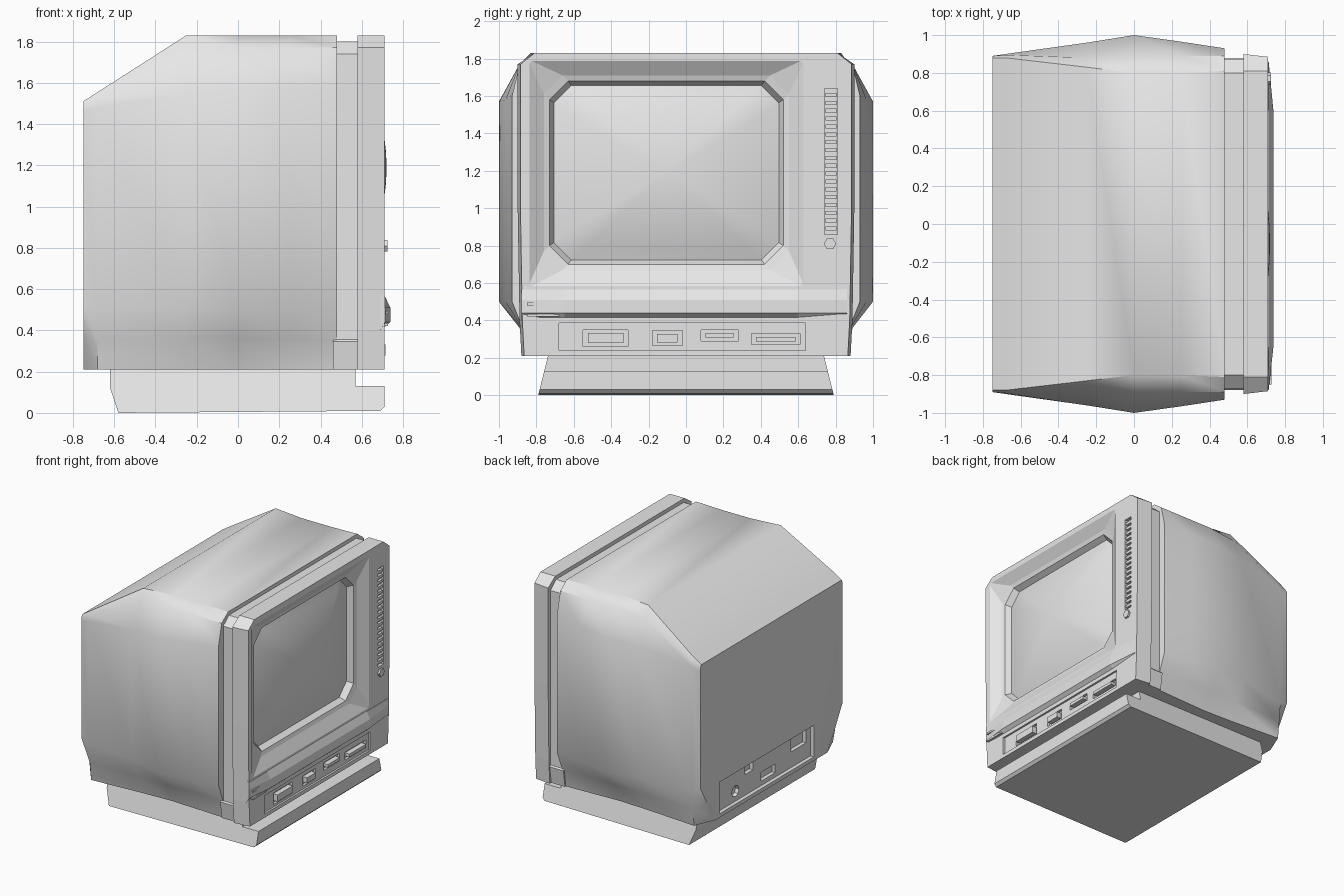
import bpy, bmesh, math
from mathutils import Matrix, Vector

cube = bpy.data.objects.get("Cube")
if cube:
    bpy.data.objects.remove(cube, do_unlink=True)

GREY = (0.8, 0.8, 0.8, 1)
plastic = bpy.data.materials.new("grey plastic")
plastic.use_nodes = True
plastic.diffuse_color = GREY
plastic.node_tree.nodes["Principled BSDF"].inputs["Base Color"].default_value = GREY


def finish(name, bm, smooth=None):
    bmesh.ops.recalc_face_normals(bm, faces=bm.faces)
    mesh = bpy.data.meshes.new(name)
    bm.to_mesh(mesh)
    bm.free()
    mesh.materials.append(plastic)
    obj = bpy.data.objects.new(name, mesh)
    bpy.context.collection.objects.link(obj)
    if smooth:
        activate(obj)
        bpy.ops.object.shade_smooth_by_angle(angle=math.radians(smooth))
    return obj


def activate(obj):
    bpy.ops.object.select_all(action='DESELECT')
    obj.select_set(True)
    bpy.context.view_layer.objects.active = obj


def loft(name, rings, smooth=None):
    """Skin a list of equal-length rings and cap both ends."""
    bm = bmesh.new()
    loops = [[bm.verts.new(p) for p in ring] for ring in rings]
    for a, b in zip(loops, loops[1:]):
        for i in range(len(a)):
            j = (i + 1) % len(a)
            bm.faces.new((a[i], a[j], b[j], b[i]))
    bm.faces.new(loops[0][::-1])
    bm.faces.new(loops[-1])
    return finish(name, bm, smooth)


def section(x, *half):
    """Mirrored cross-section across the body at x, bottom to top."""
    return [(x, y, z) for y, z in half] + [(x, -y, z) for y, z in reversed(half)]


def octagon(x, y0, y1, z0, z1, c):
    return [(x, y0 + c, z0), (x, y1 - c, z0), (x, y1, z0 + c), (x, y1, z1 - c),
            (x, y1 - c, z1), (x, y0 + c, z1), (x, y0, z1 - c), (x, y0, z0 + c)]


def box(name, x0, x1, y0, y1, z0, z1):
    bm = bmesh.new()
    size = Matrix.Diagonal((x1 - x0, y1 - y0, z1 - z0, 1))
    centre = Matrix.Translation(((x0 + x1) / 2, (y0 + y1) / 2, (z0 + z1) / 2))
    bmesh.ops.create_cube(bm, size=1, matrix=centre @ size)
    return finish(name, bm)


def disc(name, x0, x1, y, z, radius, sides):
    bm = bmesh.new()
    turn = Matrix.Translation(((x0 + x1) / 2, y, z)) @ Matrix.Rotation(math.pi / 2, 4, 'Y')
    bmesh.ops.create_cone(bm, cap_ends=True, segments=sides, radius1=radius,
                          radius2=radius, depth=x1 - x0, matrix=turn)
    return finish(name, bm)


def cut(target, cutter):
    cutter.hide_render = True
    mod = target.modifiers.new("cut", 'BOOLEAN')
    mod.operation, mod.solver, mod.object = 'DIFFERENCE', 'EXACT', cutter
    activate(target)
    # the cut goes ahead of the smoothing modifier
    bpy.ops.object.modifier_move_to_index(modifier=mod.name, index=0)
    bpy.ops.object.modifier_apply(modifier=mod.name)
    bpy.data.objects.remove(cutter, do_unlink=True)


# Rear housing: bulging sides, sloping rear top, clipped lower corners
housing = loft("rear_housing", [
    section(-.75, (.70, .21), (.80, .37), (.89, .53), (.89, 1.46), (.89, 1.49), (.88, 1.51)),
    section(-.68, (.87, .21), (.885, .35), (.90, .50), (.90, 1.48), (.895, 1.53), (.88, 1.555)),
    section(-.25, (.84, .21), (.89, .36), (.96, .52), (.96, 1.55), (.88, 1.75), (.83, 1.83)),
    section(0, (.83, .21), (.89, .36), (1.0, .50), (1.0, 1.57), (.89, 1.77), (.80, 1.83)),
    section(.25, (.84, .21), (.88, .36), (.965, .50), (.965, 1.58), (.89, 1.77), (.80, 1.83)),
    section(.48, (.85, .21), (.87, .35), (.93, .50), (.93, 1.60), (.89, 1.77), (.81, 1.83)),
], 35)

# Connector panel and sockets sunk into the back
cut(housing, box("cutter", -.9, -.72, -.53, .65, .24, .49))
for y, z, w, h in [(.24, .44, .10, .07), (0, .31, .18, .07), (-.38, .42, .19, .11)]:
    cut(housing, box("cutter", -.9, -.69, y - w / 2, y + w / 2, z - h / 2, z + h / 2))
cut(housing, disc("cutter", -.9, -.69, .41, .32, .045, 8))

# Recessed neck between housing and bezel
loft("neck", [section(x, (.86, .21), (.88, .345), (.87, .355), (.87, 1.6), (.87, 1.74), (.80, 1.80))
              for x in (.46, .60)])

# Front bezel with stepped screen opening
bezel = loft("front_bezel", [
    section(x, (w - .02, .21), (w - .01, .4), (w, 1.0), (w, 1.6), (w, 1.77), (.81, 1.83))
    for x, w in ((.58, .90), (.71, .885))])
cut(bezel, loft("cutter", [
    octagon(.595, -.70, .49, .73, 1.65, .09),
    octagon(.65, -.73, .52, .70, 1.68, .10),
    octagon(.66, -.76, .55, .67, 1.71, .10),
    octagon(.712, -.84, .63, .58, 1.79, .01),
    octagon(.80, -.84, .63, .58, 1.79, .01)]))

# Domed screen glass, concentric octagons swelling to the middle
Y0, Y1, Z0, Z1 = -.71, .50, .72, 1.66
rings = [octagon(.58, Y0, Y1, Z0, Z1, .10)]
mid = Vector((0, (Y0 + Y1) / 2, (Z0 + Z1) / 2))
for step in range(9):
    t = 1 - step / 8.5
    rings.append([(.605 + .115 * (1 - t * t), mid.y + (y - mid.y) * t, mid.z + (z - mid.z) * t)
                  for _, y, z in rings[0]])
loft("screen", rings, 40)

# Tapered ledge under the screen
loft("ledge", [[(.69, y, .58), (.69, y, .40), (.71 + d, y, .44), (.71 + d, y, .51), (.712, y, .565)]
               for y, d in ((-.88, .003), (-.65, .028), (.60, .028), (.86, .003))])

# Notches at the end of the ledge
for z in (.42, .48):
    box("ledge_rib", .70, .728, -.85, -.68, z, z + .015)

# Lower control strip with four framed buttons
cut(bezel, box("cutter", .695, .80, -.68, .64, .24, .385))
for y0, y1, z0, z1 in [(-.55, -.31, .26, .35), (-.18, -.02, .265, .345),
                       (.08, .28, .29, .35), (.35, .61, .27, .33)]:
    cut(bezel, box("cutter", .675, .80, y0, y1, z0, z1))
    box("button", .66, .715, y0 + .025, y1 - .025, z0 + .018, z1 - .018)

# Speaker grille and hexagonal knob on the side panel
cut(bezel, box("cutter", .685, .80, .74, .81, .86, 1.64))
for i in range(18):
    z = .88 + i * .042
    box("grille_slat", .68, .705, .745, .805, z, z + .022)
disc("knob", .70, .725, .77, .81, .033, 6)

# Pedestal with a low front step
profile = [(-.62, .22), (-.62, .12), (-.58, 0), (.69, .01), (.71, .03), (.71, .13), (.57, .13), (.57, .22)]
pedestal = loft("pedestal", [[(x, y, z) for x, z in profile] for y in (-1, 1)])
for v in pedestal.data.vertices:
    v.co.y *= .79 - .25 * v.co.z
